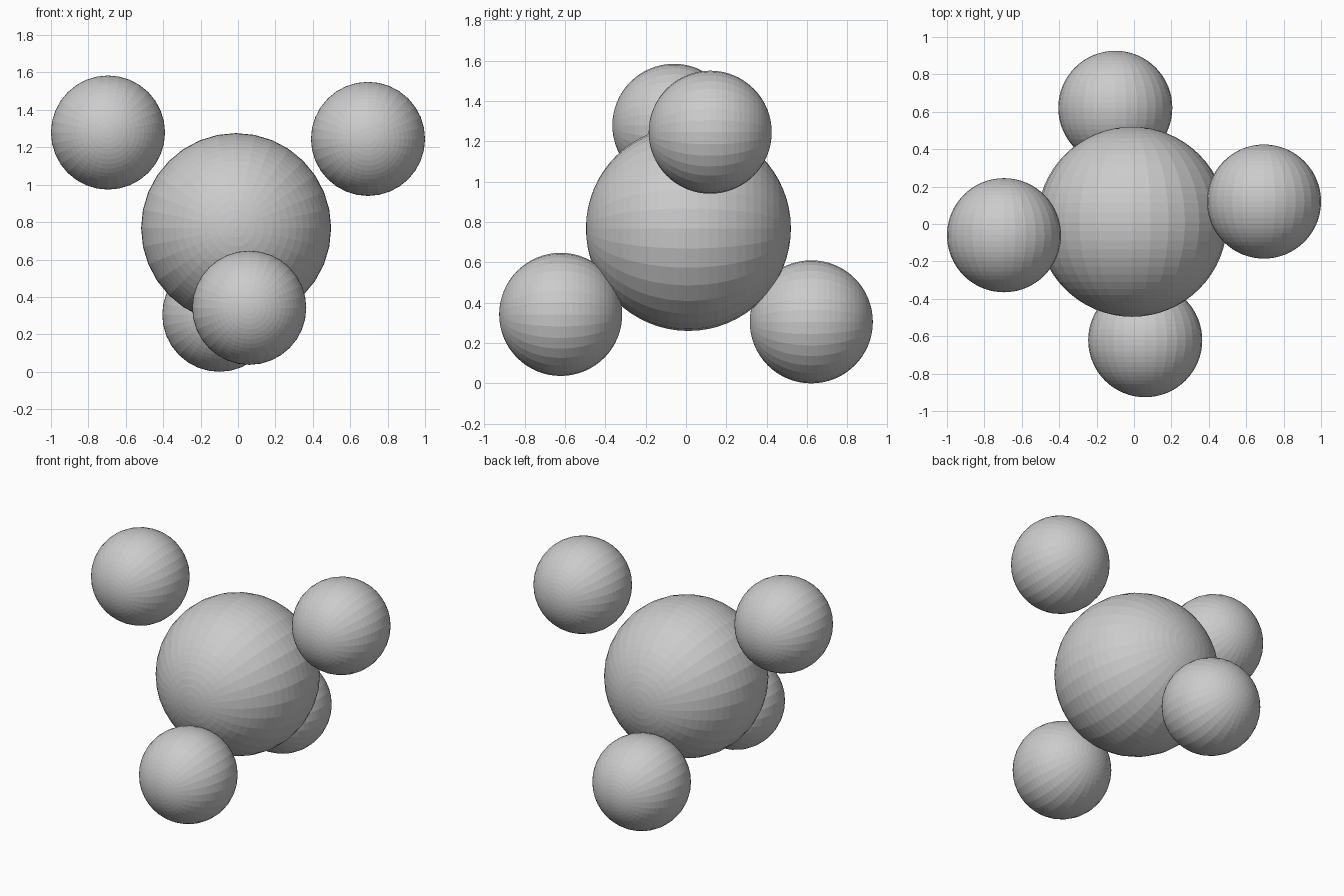
import bpy
from math import radians

if "Cube" in bpy.data.objects:
    bpy.data.objects.remove(bpy.data.objects["Cube"])

def ball(name, radius, loc):
    # faceted sphere with its poles along the front-back axis
    bpy.ops.mesh.primitive_uv_sphere_add(segments=32, ring_count=32, radius=radius,
                                         location=loc, rotation=(radians(90), 0, 0))
    bpy.context.object.name = name

# large central atom
ball("central_atom", 0.508, (-0.01, 0.012, 0.768))

# four small atoms in a tetrahedral arrangement
small_atoms = {
    "left_atom": (-0.695, -0.06, 1.279),
    "right_atom": (0.695, 0.12, 1.245),
    "back_atom": (-0.10, 0.621, 0.305),
    "front_atom": (0.06, -0.621, 0.342),
}
for name, loc in small_atoms.items():
    ball(name, 0.305, loc)
